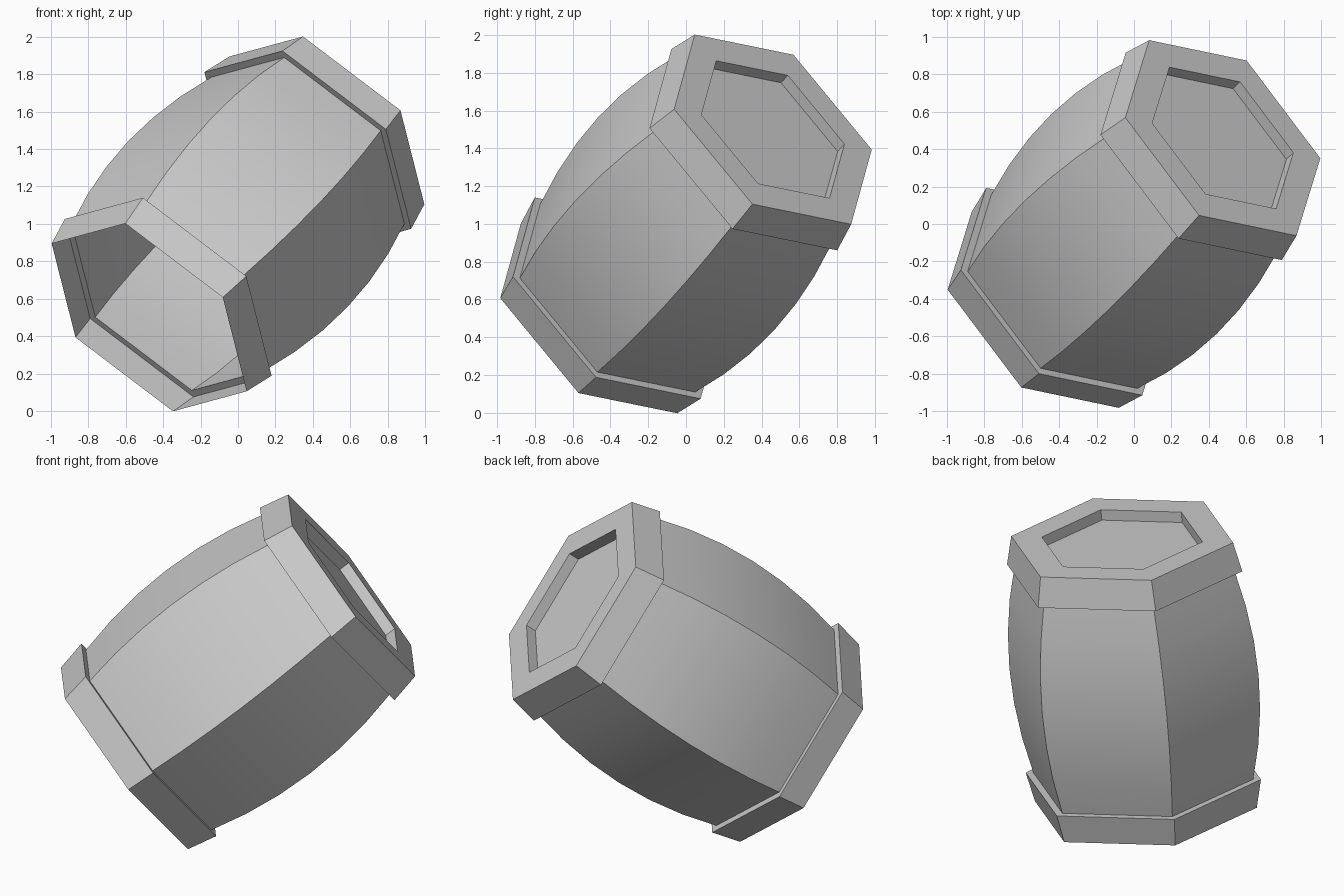
import bpy, bmesh, math
from mathutils import Vector, Matrix

if "Cube" in bpy.data.objects:
    bpy.data.objects.remove(bpy.data.objects["Cube"])

# Tilted barrel frame: long axis and direction of one hexagon corner
axis = Vector((0.573, 0.555, 0.603)).normalized()
corner = Vector((-0.19, -0.62, 0.755))
corner = (corner - axis * corner.dot(axis)).normalized()
side = axis.cross(corner)
frame = Matrix((corner, side, axis)).transposed().to_4x4()
frame.translation = (0, 0, 1)

SIDES = 6
END, HOOP = 0.829, 0.651           # end plane and inner hoop edge along the axis
R_END, R_HOOP, R_BODY, R_MID = 0.663, 0.703, 0.657, 0.745


def lathe(name, profile, cap=False, smooth=False):
    """Sweep (height, radius) points round six sides; optionally close the last ring."""
    bm = bmesh.new()
    rings = []
    for h, r in profile:
        rings.append([bm.verts.new((r * math.cos(i * math.tau / SIDES),
                                    r * math.sin(i * math.tau / SIDES), h))
                      for i in range(SIDES)])
    for lo, hi in zip(rings, rings[1:]):
        for i in range(SIDES):
            j = (i + 1) % SIDES
            bm.faces.new((lo[i], lo[j], hi[j], hi[i]))
    if cap:
        bm.faces.new(rings[-1])
    mesh = bpy.data.meshes.new(name)
    bm.to_mesh(mesh)
    bm.free()
    ob = bpy.data.objects.new(name, mesh)
    bpy.context.collection.objects.link(ob)
    ob.matrix_world = frame
    if smooth:
        bpy.ops.object.select_all(action='DESELECT')
        ob.select_set(True)
        bpy.context.view_layer.objects.active = ob
        bpy.ops.object.shade_smooth_by_angle(angle=math.radians(30))
    return ob


# Bulging staves
n = 6
body = []
for k in range(n + 1):
    t = 2 * k / n - 1
    body.append((t * HOOP, R_MID - (R_MID - R_BODY) * t * t))
lathe("barrel_body", body, smooth=True)

# Open lower hoop, flaring towards the body
lathe("lower_hoop", [(-END, R_END), (-HOOP, R_HOOP), (-HOOP, R_BODY)])

# Upper hoop with rim and recessed lid
lathe("upper_hoop_and_lid", [(HOOP, R_BODY), (HOOP, R_HOOP), (END, R_END),
                             (END, 0.48), (END - 0.065, 0.48)], cap=True)
